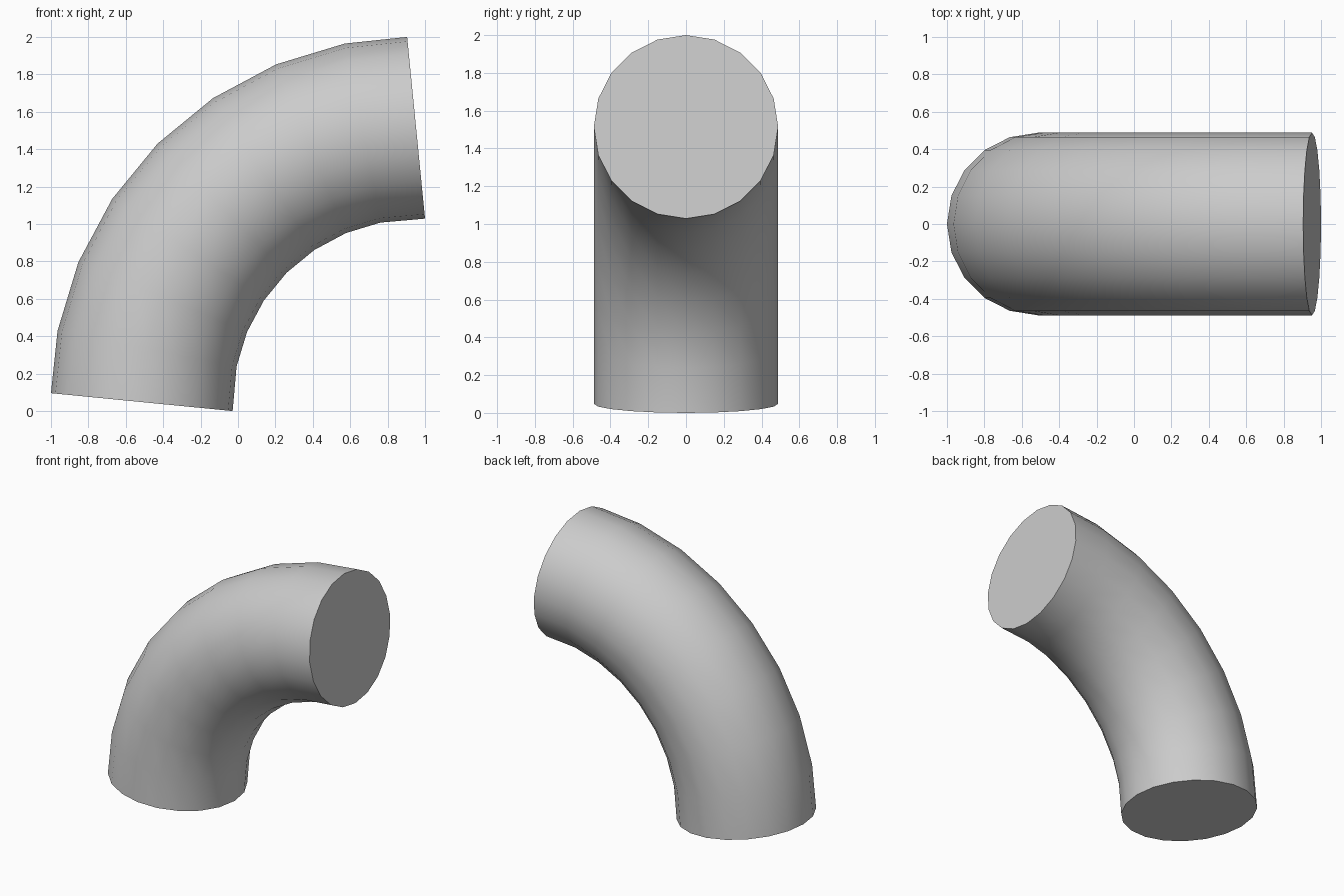
import bpy, bmesh
from math import sin, cos, pi, radians

if "Cube" in bpy.data.objects:
    bpy.data.objects.remove(bpy.data.objects["Cube"])

SIDES, STEPS = 20, 8
r = 0.488                        # tube radius
tilt = radians(90 / STEPS / 2)   # end rings follow the end chords
R = 2 - r * (cos(tilt) + sin(tilt))
cx, cz = -1 + r * cos(tilt) + R, r * sin(tilt)

bm = bmesh.new()

# Rings swept along a quarter circle
rings = []
for i in range(STEPS + 1):
    a = radians(90) * i / STEPS
    px, pz = cx - R * cos(a), cz + R * sin(a)
    b = a + (tilt if i == 0 else -tilt if i == STEPS else 0)
    ring = []
    for k in range(SIDES):
        t = 2 * pi * k / SIDES
        u, v = r * cos(t), r * sin(t)
        ring.append(bm.verts.new((px - u * cos(b), v, pz + u * sin(b))))
    rings.append(ring)

# Tube wall
for lo, hi in zip(rings, rings[1:]):
    for k in range(SIDES):
        n = (k + 1) % SIDES
        bm.faces.new((lo[k], lo[n], hi[n], hi[k]))

# Flat end caps
bm.faces.new(rings[0])
bm.faces.new(rings[-1])
bmesh.ops.recalc_face_normals(bm, faces=bm.faces)

mesh = bpy.data.meshes.new("pipe_elbow")
bm.to_mesh(mesh)
bm.free()
elbow = bpy.data.objects.new("pipe_elbow", mesh)
bpy.context.collection.objects.link(elbow)

# Smooth wall, sharp cap edges
bpy.context.view_layer.objects.active = elbow
elbow.select_set(True)
bpy.ops.object.shade_smooth_by_angle(angle=radians(30))
